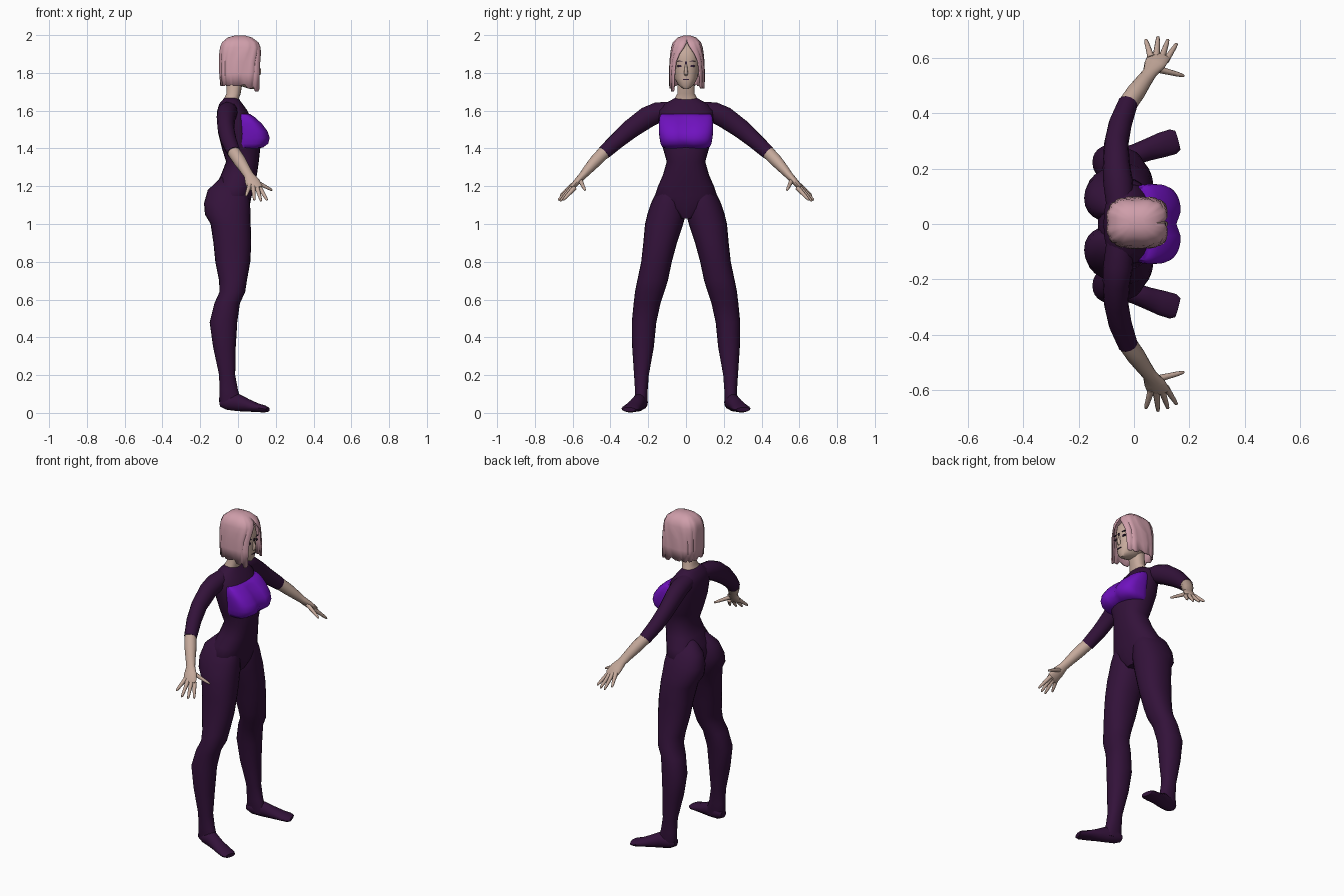
import bpy, bmesh, math
from mathutils import Vector


def material(name, r, g, b):
    m = bpy.data.materials.new(name)
    m.diffuse_color = (r, g, b, 1)
    return m


SUIT = material("dark plum cloth", 0.033, 0.006, 0.042)
TOP = material("bright violet cloth", 0.16, 0.006, 0.52)
SKIN = material("pale skin", 0.56, 0.40, 0.33)
HAIR = material("pink hair", 0.62, 0.34, 0.40)
DARK = material("dark features", 0.03, 0.012, 0.035)


def sgn_pow(v, p):
    return math.copysign(abs(v) ** p, v)


def skin_rings(bm, rings, closed=True, caps=True):
    """Bridge lists of points with quads."""
    vs = [[bm.verts.new(p) for p in r] for r in rings]
    n = len(vs[0])
    for a, b in zip(vs, vs[1:]):
        for i in range(n if closed else n - 1):
            j = (i + 1) % n
            bm.faces.new((a[i], a[j], b[j], b[i]))
    if caps:
        bm.faces.new(vs[0])
        bm.faces.new(vs[-1])


def finish(name, bm, mat, mirror=False, angle=50):
    bmesh.ops.recalc_face_normals(bm, faces=bm.faces)
    me = bpy.data.meshes.new(name)
    bm.to_mesh(me)
    bm.free()
    ob = bpy.data.objects.new(name, me)
    bpy.context.collection.objects.link(ob)
    me.materials.append(mat)
    bpy.ops.object.select_all(action='DESELECT')
    ob.select_set(True)
    bpy.context.view_layer.objects.active = ob
    bpy.ops.object.shade_smooth_by_angle(angle=math.radians(angle))
    if mirror:
        m = ob.modifiers.new("Mirror", 'MIRROR')
        m.use_axis = (False, True, False)
        m.use_mirror_merge = False
    return ob


def level(z, back, front, y0, y1, n=2.3, seg=24):
    """Horizontal rounded ring between back/front in x and y0/y1 in y."""
    cx, rx, cy, ry = (back + front) / 2, (front - back) / 2, (y0 + y1) / 2, (y1 - y0) / 2
    pts = []
    for i in range(seg):
        t = 2 * math.pi * i / seg
        pts.append(Vector((cx + rx * sgn_pow(math.cos(t), 2 / n),
                           cy + ry * sgn_pow(math.sin(t), 2 / n), z)))
    return pts


def tube(bm, path, wide=(1, 0, 0), seg=14):
    """Tube along points (x, y, z, half width, half thickness)."""
    c = [Vector(p[:3]) for p in path]
    rings = []
    for i, p in enumerate(path):
        t = (c[min(i + 1, len(c) - 1)] - c[max(i - 1, 0)]).normalized()
        u = Vector(wide)
        u = (u - t * u.dot(t)).normalized()
        v = t.cross(u)
        rings.append([c[i] + u * p[3] * math.cos(a) + v * p[4] * math.sin(a)
                      for a in (2 * math.pi * k / seg for k in range(seg))])
    skin_rings(bm, rings)


def stack(name, rows, mat, n=2.3, mirror=False):
    bm = bmesh.new()
    skin_rings(bm, [level(*r, n=n) for r in rows])
    return finish(name, bm, mat, mirror)


# Torso: z, back, front, half width
torso = [(1.03, -.09, .035, .04), (1.08, -.12, .058, .13), (1.15, -.13, .073, .165),
         (1.2, -.12, .085, .148), (1.26, -.09, .10, .122), (1.33, -.063, .11, .102),
         (1.4, -.085, .118, .122), (1.48, -.105, .10, .138), (1.55, -.11, .075, .145),
         (1.6, -.11, .05, .145), (1.635, -.10, .025, .115), (1.655, -.083, .01, .08),
         (1.668, -.072, .0, .058)]
stack("torso", [(z, b, f, -w, w) for z, b, f, w in torso], SUIT)

# Chest panel with a soft central dip
bust = [(1.583, -.01, .062, .13), (1.565, -.015, .092, .14), (1.53, -.02, .13, .144),
        (1.49, -.02, .16, .144), (1.455, -.02, .171, .14), (1.425, -.02, .163, .135),
        (1.405, -.015, .135, .125), (1.398, 0, .10, .10)]
rings = [level(z, b, f, -w, w, 3.0, 40) for z, b, f, w in bust]
for ring in rings:
    for p in ring:
        if p.x > .08:
            p.x -= .018 * math.exp(-(p.y / .03) ** 2)
bm = bmesh.new()
skin_rings(bm, rings)
finish("chest_panel", bm, TOP)

# Legs: z, back, front, inner, outer
stack("legs", [(1.25, -.085, .03, .02, .09), (1.18, -.16, .055, .006, .152),
               (1.11, -.18, .064, .001, .185), (1.05, -.175, .066, .001, .205),
               (1.0, -.145, .067, .015, .217), (.9, -.13, .07, .048, .226),
               (.8, -.12, .065, .075, .237), (.7, -.10, .047, .096, .258),
               (.64, -.098, .038, .115, .27), (.58, -.125, .01, .135, .277),
               (.48, -.15, -.004, .157, .287), (.35, -.132, -.012, .17, .285),
               (.2, -.10, -.015, .197, .275), (.12, -.098, .0, .203, .27),
               (.06, -.1, .02, .205, .272), (.035, -.085, .02, .21, .268)], SUIT, 2.2, True)

# Feet
bm = bmesh.new()
tube(bm, [(-.095, .232, .055, .022, .022), (-.06, .236, .056, .035, .04),
          (0, .25, .054, .037, .046), (.05, .268, .04, .04, .034),
          (.10, .285, .028, .045, .024), (.14, .297, .021, .046, .019),
          (.158, .302, .018, .036, .012)], (0, 1, 0))
finish("feet", bm, SUIT, True)

# Sleeves and bare forearms
bm = bmesh.new()
tube(bm, [(-.05, .07, 1.605, .05, .045), (-.057, .15, 1.59, .054, .056),
          (-.063, .205, 1.565, .05, .058), (-.064, .29, 1.505, .044, .052),
          (-.05, .36, 1.445, .042, .044), (-.022, .435, 1.378, .036, .038)])
finish("sleeves", bm, SUIT, True)
bm = bmesh.new()
tube(bm, [(-.035, .40, 1.41, .033, .033), (-.02, .437, 1.376, .034, .035),
          (.008, .477, 1.335, .034, .033), (.035, .515, 1.293, .029, .027),
          (.057, .545, 1.258, .026, .021), (.075, .575, 1.226, .039, .018),
          (.09, .603, 1.195, .041, .014), (.094, .61, 1.188, .035, .008)])
finish("forearms_and_palms", bm, SKIN, True)

# Fingers and thumb
bm = bmesh.new()
for base, tip in [((.062, .60, 1.205), (.042, .667, 1.148)),
                  ((.08, .603, 1.2), (.087, .677, 1.125)),
                  ((.1, .60, 1.195), (.123, .667, 1.12)),
                  ((.115, .59, 1.192), (.155, .652, 1.125)),
                  ((.08, .56, 1.232), (.182, .534, 1.178))]:
    a, b = Vector(base), Vector(tip)
    tube(bm, [(*a.lerp(b, t), r, r) for t, r in
              ((0, .013), (.35, .011), (.75, .0085), (.95, .006), (1, .002))],
         (0, 0, 1) if tip[1] < .6 else (1, 0, 0), 8)
finish("fingers", bm, SKIN, True)

# Neck and head
stack("neck", [(1.63, -.085, .01, -.065, .065), (1.668, -.072, .006, -.058, .058),
               (1.69, -.062, .014, -.046, .046), (1.79, -.06, .03, -.045, .045)], SKIN)
head = [(1.716, .06, .093, .016), (1.735, .0, .105, .04), (1.77, -.06, .108, .06),
        (1.82, -.08, .108, .071), (1.87, -.085, .112, .074), (1.92, -.085, .104, .069),
        (1.955, -.06, .075, .05), (1.97, -.03, .04, .02)]
stack("head", [(z, b, f, -w, w) for z, b, f, w in head], SKIN)

# Nose
bm = bmesh.new()
tube(bm, [(.104, 0, 1.845, .006, .006), (.112, 0, 1.815, .009, .01),
          (.112, 0, 1.797, .011, .011), (.105, 0, 1.788, .008, .006)], (0, 1, 0), 8)
finish("nose", bm, SKIN)


# Painted face details as thin plates: y, z, half width, half height, x
def plate(name, spots):
    bm = bmesh.new()
    for x, y, z, w, h in spots:
        skin_rings(bm, [[(x + d, y + w * math.cos(a), z + h * math.sin(a))
                         for a in (2 * math.pi * k / 10 for k in range(10))]
                        for d in (-.004, .004)])
    finish(name, bm, DARK)


plate("eyes", [(.102, s * .034, 1.836, .014, .006) for s in (-1, 1)])
plate("brows", [(.105, s * .034, 1.862, .016, .0025) for s in (-1, 1)])
plate("forehead_mark", [(.111, 0, 1.853, .006, .009)])
plate("mouth", [(.106, 0, 1.765, .018, .003)])

# Hair: shell of straight strands, open over the face
# z, back, front, half width, half opening
hair = [(1.997, -.02, .04, .02, 0), (1.987, -.055, .075, .05, 0), (1.962, -.085, .108, .075, .002),
        (1.935, -.096, .120, .084, .016), (1.9, -.1, .125, .089, .04),
        (1.86, -.1, .128, .093, .058), (1.8, -.1, .13, .095, .066), (1.73, -.094, .131, .094, .07)]
COLS = 48
rings = []
for k, (z, b, f, w, opening) in enumerate(hair):
    a0 = math.asin((opening / w) ** 1.5)
    ring = []
    for i in range(COLS + 1):
        t = a0 + (2 * math.pi - 2 * a0) * i / COLS
        groove = 1 - (.035 if i % 4 == 0 and 1 < k and 0 < i < COLS else 0)
        x = (b + f) / 2 + (f - b) / 2 * sgn_pow(math.cos(t), 2 / 3) * groove
        y = w * sgn_pow(math.sin(t), 2 / 3) * groove + .005
        dz = 0
        if k == len(hair) - 1:
            dz = -.012 * (x > .05) - (.016 if x > .09 and y < 0 else 0) + .01 * (i % 4 == 0)
        ring.append((x, y, z + dz))
    rings.append(ring)
bm = bmesh.new()
skin_rings(bm, rings, closed=False, caps=False)
bm.verts.ensure_lookup_table()
bm.faces.new(bm.verts[:COLS])
bmesh.ops.remove_doubles(bm, verts=bm.verts, dist=.0004)
ob = finish("hair", bm, HAIR, angle=35)
mod = ob.modifiers.new("Thickness", 'SOLIDIFY')
mod.thickness = .007
mod.offset = -1
